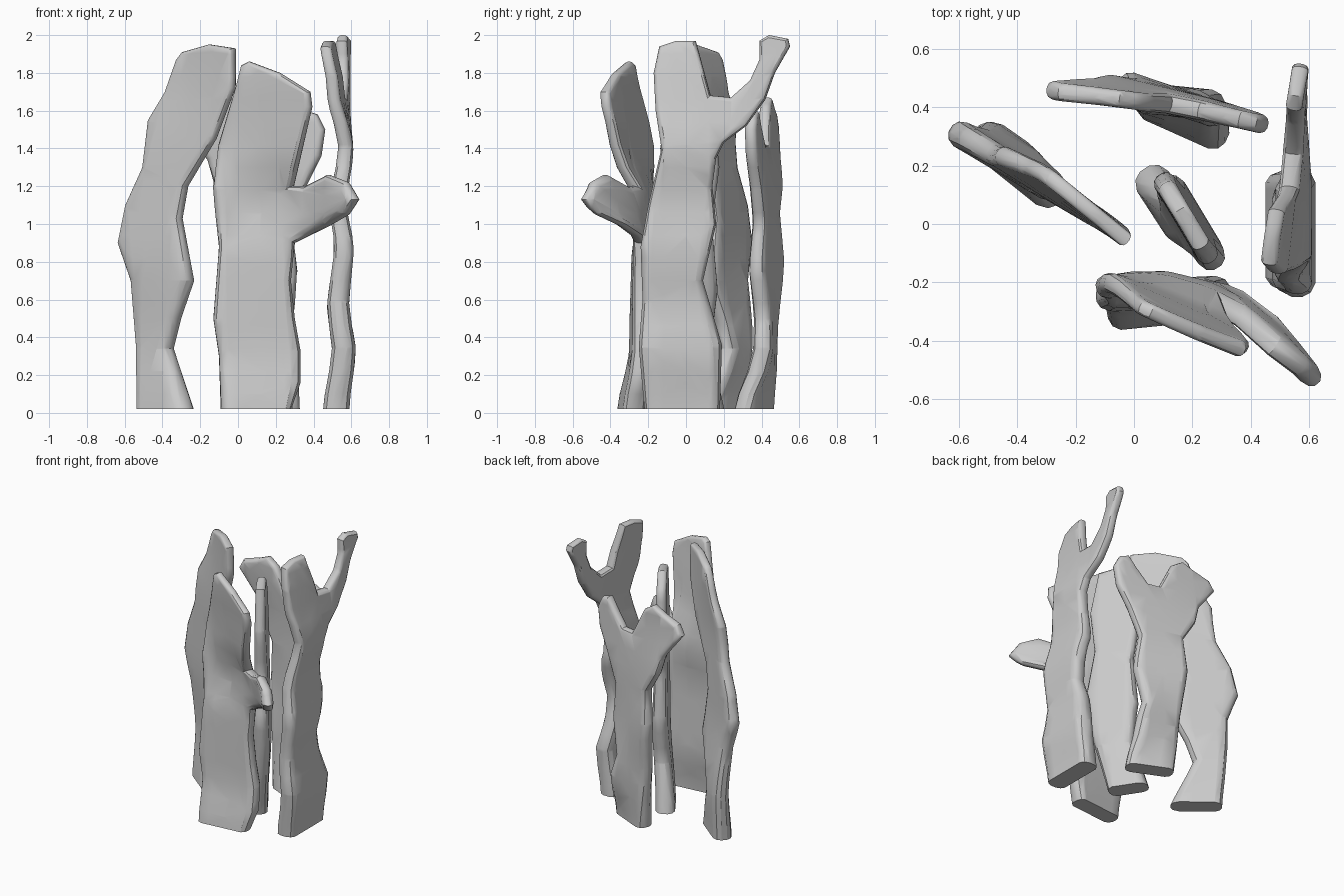
import bpy, bmesh
from mathutils import Vector

if "Cube" in bpy.data.objects:
    bpy.data.objects.remove(bpy.data.objects["Cube"])


def thin(z):
    """Slabs get thinner and crisper towards the top."""
    return 1.08 - .33 * z


def inset_outline(pts, d):
    """Move a counter-clockwise outline inward, keeping the cut foot on the ground."""
    out = []
    n = len(pts)
    for i in range(n):
        p, a, b = Vector(pts[i]), Vector(pts[i - 1]), Vector(pts[(i + 1) % n])
        e1, e2 = (p - a).normalized(), (b - p).normalized()
        m = Vector((-e1.y - e2.y, e1.x + e2.x)).normalized()
        q = p + m * d * thin(p.y) ** 1.5
        if p.y < 0.05:
            q.y = p.y
        out.append(q)
    return out


def surface(rows, z):
    """Blend the (z, a, b, c) bend rows by height."""
    if z <= rows[0][0]:
        return rows[0][1:]
    for r, s in zip(rows, rows[1:]):
        if z <= s[0]:
            t = (z - r[0]) / (s[0] - r[0])
            t = t * t * (3 - 2 * t)
            return [p + (q - p) * t for p, q in zip(r[1:], s[1:])]
    return rows[-1][1:]


def slab(name, left, right, rows, u0, half, along_y=False):
    """Bark slab: left edge (bottom up) and right edge (top down), thickened and bent."""
    pts = (left + right)[::-1]
    bm = bmesh.new()
    rings = []
    for w, d in ((-half, .05), (-half * .75, .016), (-half * .3, 0),
                 (half * .3, 0), (half * .75, .016), (half, .05)):
        rings.append([bm.verts.new((q.x, w * thin(q.y), q.y)) for q in inset_outline(pts, d)])
    n = len(pts)
    for r, s in zip(rings, rings[1:]):
        for i in range(n):
            j = (i + 1) % n
            bm.faces.new((r[i], r[j], s[j], s[i]))
    bm.faces.new(rings[0])
    bm.faces.new(rings[-1][::-1])
    bm.normal_update()
    bmesh.ops.triangulate(bm, faces=bm.faces[:], ngon_method='EAR_CLIP')
    # slice so the slab can bend
    cuts = [((0, 0, .1 + .12 * k), (0, 0, 1)) for k in range(16)]
    cuts += [((-.6 + .12 * k, 0, 0), (1, 0, 0)) for k in range(11)]
    for co, no in cuts:
        bmesh.ops.bisect_plane(bm, geom=bm.verts[:] + bm.edges[:] + bm.faces[:],
                               dist=1e-5, plane_co=co, plane_no=no)
    for v in bm.verts:
        u, w, z = v.co
        a, b, c = surface(rows, z)
        t = u - u0
        slope = b + 2 * c * t
        k = w / (1 + slope * slope) ** .5
        uu, vv = u - slope * k, a + b * t + c * t * t + k
        v.co = (vv, uu, z) if along_y else (uu, vv, z)
    bmesh.ops.recalc_face_normals(bm, faces=bm.faces[:])
    me = bpy.data.meshes.new(name)
    bm.to_mesh(me)
    bm.free()
    ob = bpy.data.objects.new(name, me)
    bpy.context.collection.objects.link(ob)
    bpy.context.view_layer.objects.active = ob
    ob.select_set(True)
    bpy.ops.object.shade_smooth_by_angle(angle=.6)
    ob.select_set(False)


# left slab
slab("left_bark_slab",
     [(-.52, .02), (-.53, .35), (-.56, .7), (-.63, .9), (-.59, 1.1), (-.5, 1.3),
      (-.47, 1.55), (-.38, 1.7), (-.32, 1.87), (-.29, 1.91), (-.15, 1.95)],
     [(-.02, 1.93), (-.02, 1.72), (-.12, 1.45), (-.27, 1.2), (-.3, 1.03),
      (-.24, .7), (-.31, .5), (-.35, .34), (-.25, .02)],
     [(0, .16, -.8, 0), (.35, .2, -.7, 0), (.9, .16, -.6, 0),
      (1.4, .16, -.62, 0), (1.95, .21, -.82, 0)], -.35, .06)

# front slab with side branch
slab("front_bark_slab",
     [(-.09, .02), (-.1, .3), (-.13, .5), (-.1, .88), (-.13, 1.2), (-.1, 1.42),
      (-.01, 1.72), (.02, 1.84), (.06, 1.86), (.22, 1.8)],
     [(.38, 1.7), (.39, 1.62), (.29, 1.2), (.36, 1.2), (.48, 1.26), (.58, 1.22),
      (.63, 1.13), (.58, 1.05), (.48, .99), (.3, .9), (.28, .7), (.3, .5),
      (.33, .33), (.33, .16), (.28, .02)],
     [(0, -.29, .1, 0), (.35, -.24, .05, 0), (.8, -.24, .03, 0), (1.1, -.2, -.1, -1.05),
      (1.4, -.27, -.42, -.2), (1.85, -.32, -.46, 0)], .1, .055)

# middle slab
slab("middle_bark_slab",
     [(-.04, .02), (-.1, .35), (-.15, .75), (-.1, 1.1), (-.13, 1.4), (-.08, 1.7)],
     [(.05, 1.72), (.14, 1.6), (.17, 1.3), (.13, 1.0), (.16, .65), (.12, .35), (.19, .02)],
     [(0, .14, -.65, 0), (.6, .18, -.6, 0), (1.7, .17, -.6, 0)], .03, .06, True)

# back slab, forked
slab("back_bark_slab",
     [(.02, .02), (-.01, .35), (-.05, .8), (-.03, 1.05), (-.12, 1.2), (-.16, 1.34),
      (-.3, 1.52), (-.26, 1.59), (-.14, 1.63), (-.05, 1.67), (.03, 1.62), (.13, 1.42)],
     [(.22, 1.42), (.3, 1.52), (.36, 1.6), (.42, 1.58), (.46, 1.5), (.44, 1.36),
      (.36, 1.2), (.28, 1.0), (.31, .75), (.26, .5), (.31, .35), (.32, .02)],
     [(0, .37, -.45, 0), (.35, .42, -.1, 0), (.8, .42, -.35, 0), (1.1, .42, -.25, 0),
      (1.6, .40, -.17, -.1)], .15, .055)

# right slab, forked
slab("right_bark_slab",
     [(-.22, .02), (-.25, .35), (-.23, .6), (-.24, .88), (-.2, 1.1), (-.13, 1.4),
      (-.16, 1.6), (-.17, 1.8), (-.14, 1.94), (-.05, 1.97)],
     [(.05, 1.97), (.07, 1.9), (.13, 1.68), (.24, 1.67), (.34, 1.76), (.39, 1.87),
      (.39, 1.97), (.44, 2.0), (.54, 1.98), (.55, 1.94), (.47, 1.8), (.42, 1.66),
      (.32, 1.52), (.2, 1.43), (.16, 1.35), (.14, 1.2), (.16, 1.0), (.09, .7),
      (.19, .36), (.18, .02)],
     [(0, .52, 0, 0), (.35, .56, 0, 0), (.55, .53, 0, 0), (.88, .56, 0, 0),
      (1.1, .53, 0, 0), (1.4, .57, 0, 0), (1.7, .52, .1, 0), (2, .48, .17, 0)], 0, .065, True)
